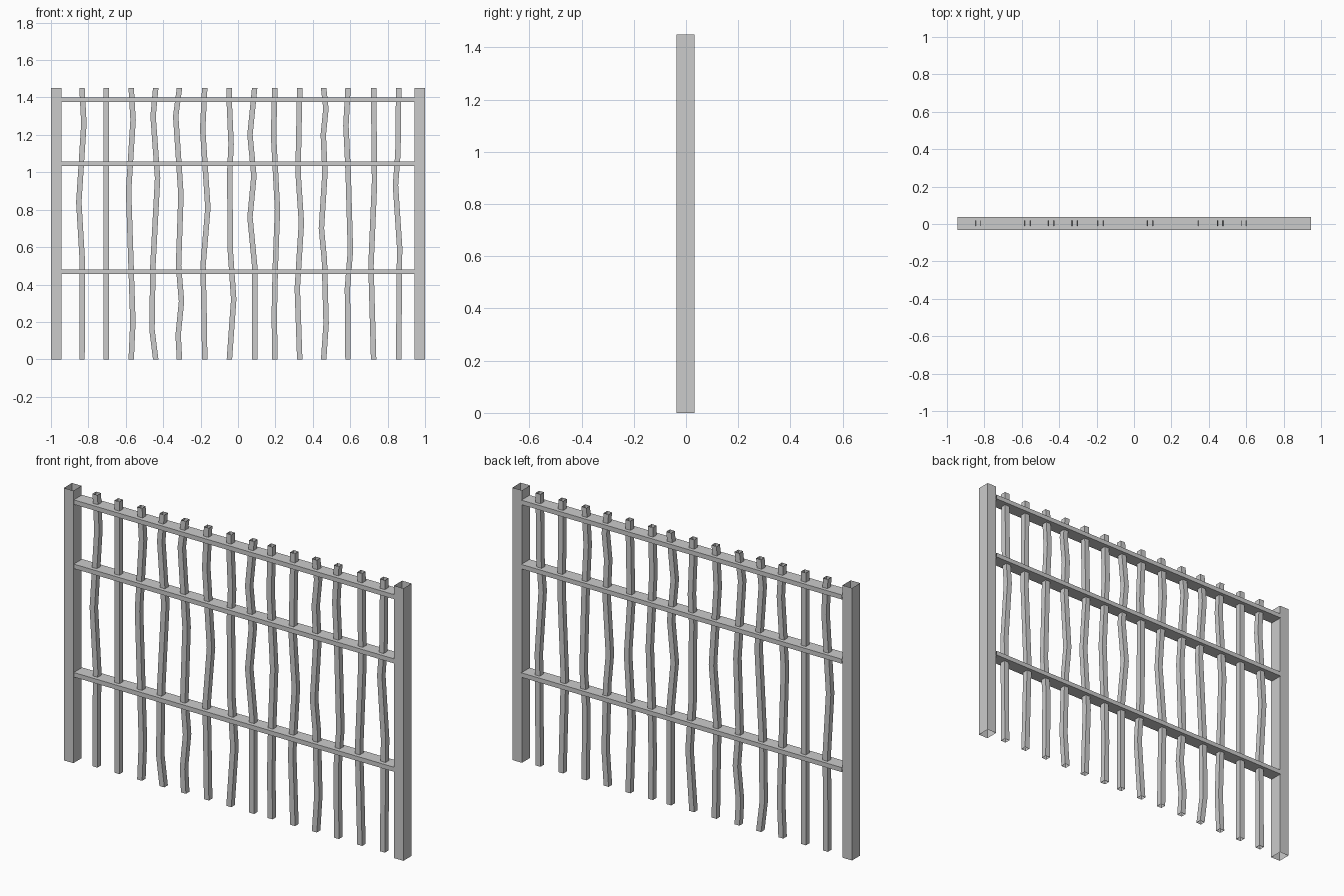
import bpy, bmesh

if "Cube" in bpy.data.objects:
    bpy.data.objects.remove(bpy.data.objects["Cube"])

H = 1.45  # fence height


def tube(name, rings):
    """Open-ended four-sided tube skinned through a list of rings."""
    bm = bmesh.new()
    loops = [[bm.verts.new(p) for p in ring] for ring in rings]
    for a, b in zip(loops, loops[1:]):
        for i in range(4):
            j = (i + 1) % 4
            bm.faces.new((a[i], a[j], b[j], b[i]))
    bmesh.ops.recalc_face_normals(bm, faces=bm.faces)
    me = bpy.data.meshes.new(name)
    bm.to_mesh(me)
    bm.free()
    ob = bpy.data.objects.new(name, me)
    bpy.context.collection.objects.link(ob)
    return ob


def flat_ring(x, z, w, y0, y1):
    """Horizontal rectangle for upright parts."""
    h = w / 2
    return [(x - h, y0, z), (x + h, y0, z), (x + h, y1, z), (x - h, y1, z)]


def rail_ring(x, z, t, y0, y1):
    """Rectangle across x for the horizontal rails."""
    h = t / 2
    return [(x, y0, z - h), (x, y1, z - h), (x, y1, z + h), (x, y0, z + h)]


# End posts
for side, s in (("left", -1), ("right", 1)):
    tube(f"post_{side}", [flat_ring(s * 0.972, z, 0.056, -0.037, 0.032) for z in (0, H)])

# Three rails
for label, z in (("lower", 0.469), ("middle", 1.046), ("upper", 1.388)):
    tube(f"rail_{label}", [rail_ring(x, z, 0.024, -0.033, 0.037) for x in (-0.945, 0.945)])

# Crooked bars: end position x, then kinks as (height, sideways shift in thousandths)
bars = [
    (-.834, [(.52, 2), (.84, -17), (1.26, 10)]),
    (-.704, []),
    (-.571, [(.20, 9), (.90, -14), (1.28, 10)]),
    (-.440, [(.16, -20), (.50, -15), (.97, 10), (1.30, -14)]),
    (-.313, [(.13, -7), (.31, 11), (.50, -5), (.88, 8), (1.30, -20)]),
    (-.178, [(.22, -3), (.50, -9), (.81, 17), (1.23, -11)]),
    (-.046, [(.32, 23), (.58, 5), (1.00, 2), (1.15, 9), (1.36, 0)]),
    (.089, [(.50, 0), (.76, -25), (.98, -4), (1.20, -25)]),
    (.197, [(.24, -3), (.48, 2), (.80, 14), (1.20, -7)]),
    (.330, [(.38, -13), (.73, 9), (1.00, -9)]),
    (.458, [(.19, 13), (.53, 4), (.70, -12), (1.00, 7), (1.20, -2), (1.34, 12)]),
    (.588, [(.38, -3), (.58, 13), (1.00, 1), (1.25, -11)]),
    (.725, [(.50, -14), (.95, 5)]),
    (.859, [(.60, 5), (.93, -17), (1.10, -4)]),
]
for n, (x, kinks) in enumerate(bars, 1):
    path = [(0, 0)] + kinks + [(H, 0)]
    tube(f"bar_{n:02d}", [flat_ring(x + d / 1000, z, 0.029, -0.012, 0.018) for z, d in path])
